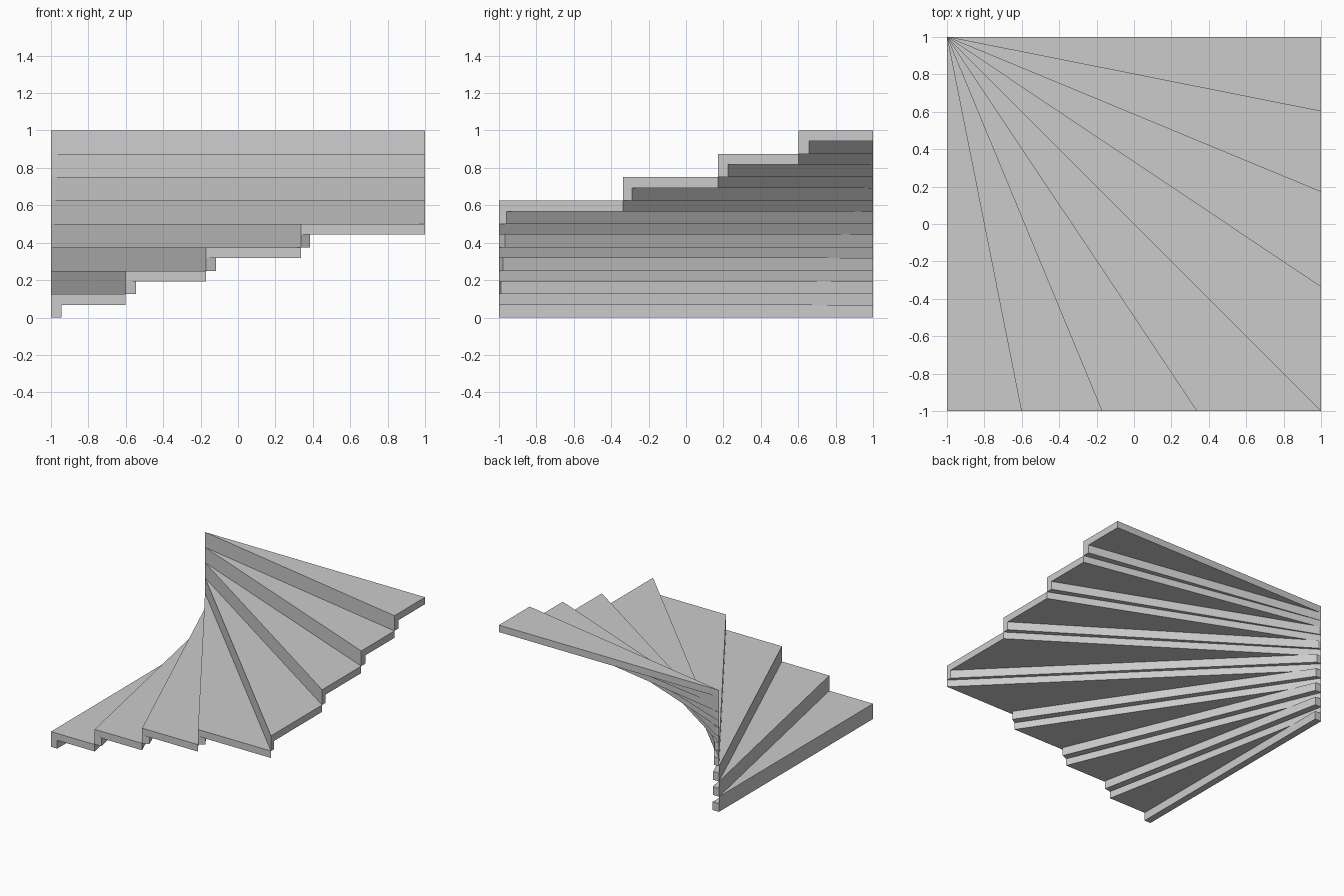
import bpy, bmesh
from math import sin, cos, radians

if "Cube" in bpy.data.objects:
    bpy.data.objects.remove(bpy.data.objects["Cube"])

STEPS = 8
RISE = 1.0 / STEPS
T = 0.057                 # board thickness
PX, PY = -1.0, 1.0        # corner all the steps fan out from


def prism(name, outline, z0, z1):
    """Flat board: a counter-clockwise outline extruded from z0 to z1."""
    bm = bmesh.new()
    face = bm.faces.new([bm.verts.new((x, y, z0)) for x, y in outline])
    top = bmesh.ops.extrude_face_region(bm, geom=[face])["geom"]
    moved = [g for g in top if isinstance(g, bmesh.types.BMVert)]
    bmesh.ops.translate(bm, verts=moved, vec=(0, 0, z1 - z0))
    bmesh.ops.recalc_face_normals(bm, faces=bm.faces)
    mesh = bpy.data.meshes.new(name)
    bm.to_mesh(mesh)
    bm.free()
    ob = bpy.data.objects.new(name, mesh)
    bpy.context.collection.objects.link(ob)


def rim(a):
    """Where a ray from the corner at angle a meets the square's edge."""
    r = 2.0 / max(sin(a), cos(a))
    return PX + r * sin(a), PY - r * cos(a)


for i in range(STEPS):
    a, b = radians(90 * i / STEPS), radians(90 * (i + 1) / STEPS)
    z0, z1 = i * RISE, (i + 1) * RISE
    near, far = rim(a), rim(b)

    # wedge-shaped tread
    prism(f"tread_{i + 1}", [(PX, PY), near, far], z1 - T, z1)

    # riser board under the leading edge, kept inside the square
    ox, oy = T * cos(a), T * sin(a)
    outer = (min(near[0] + ox, 1), near[1] + oy)
    inner = (PX + ox, min(PY + oy, 1))
    prism(f"riser_{i + 1}", [(PX, PY), near, outer, inner], z0, z1 - T)
